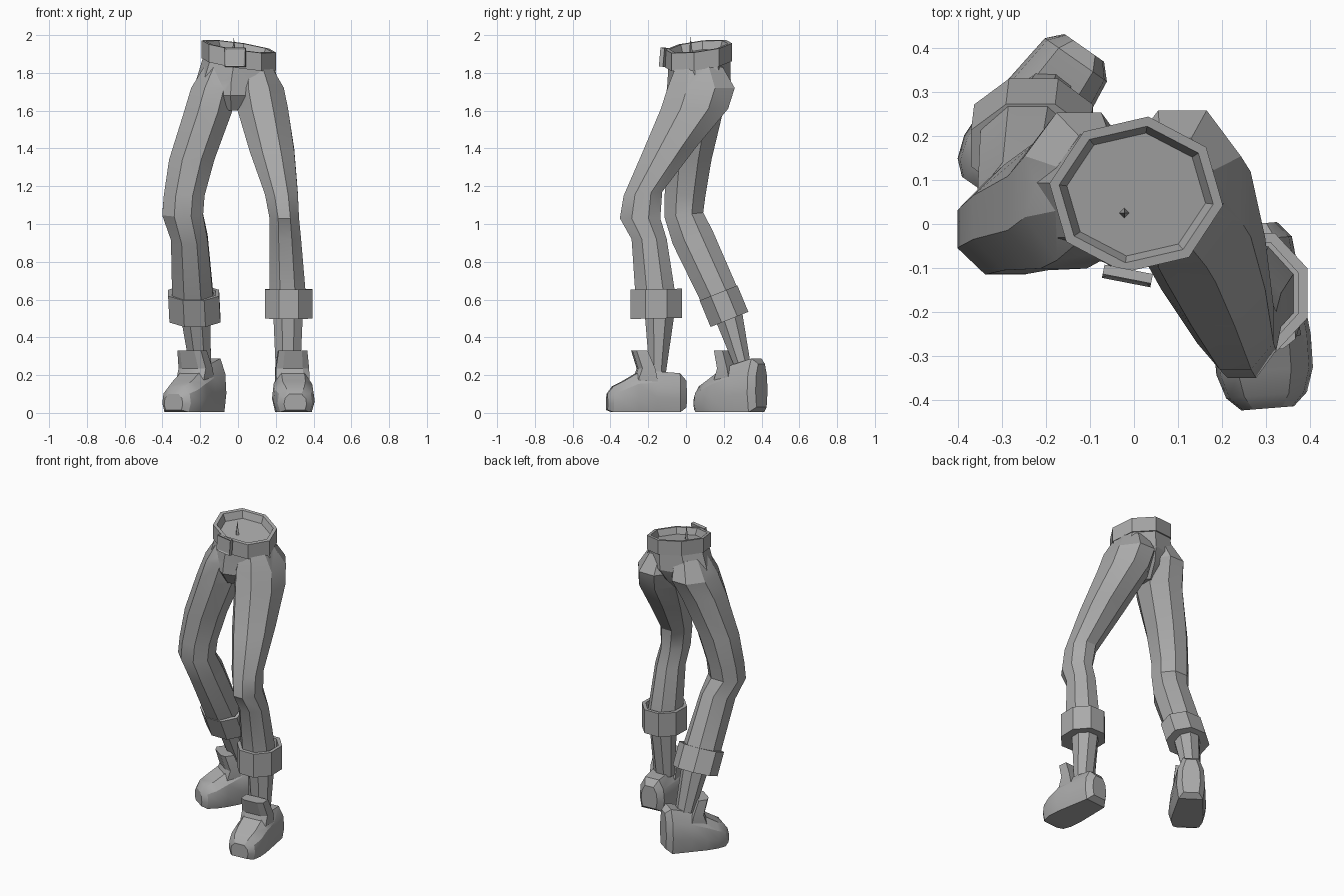
import bpy
import bmesh
from math import cos, sin, pi, radians
from mathutils import Matrix, Vector

if "Cube" in bpy.data.objects:
    bpy.data.objects.remove(bpy.data.objects["Cube"], do_unlink=True)

grey = bpy.data.materials.new("plain grey")
grey.use_nodes = True
grey.diffuse_color = (0.4, 0.4, 0.4, 1)
grey.node_tree.nodes["Principled BSDF"].inputs["Base Color"].default_value = (0.4, 0.4, 0.4, 1)


def shade(obj):
    """Select one object and shade it, keeping its creases."""
    bpy.ops.object.select_all(action="DESELECT")
    obj.select_set(True)
    bpy.context.view_layer.objects.active = obj
    bpy.ops.object.shade_smooth_by_angle(angle=radians(28))


def finish(name, bm):
    """Turn a bmesh into a named, shaded object."""
    bmesh.ops.recalc_face_normals(bm, faces=bm.faces)
    mesh = bpy.data.meshes.new(name)
    bm.to_mesh(mesh)
    bm.free()
    mesh.materials.append(grey)
    obj = bpy.data.objects.new(name, mesh)
    bpy.context.collection.objects.link(obj)
    shade(obj)
    return obj


def merge(base, *others):
    """Unite overlapping parts into one clean surface."""
    for other in others:
        shade(base)
        union = base.modifiers.new("union", "BOOLEAN")
        union.operation = "UNION"
        union.solver = "EXACT"
        union.object = other
        bpy.ops.object.modifier_apply(modifier=union.name)
        bpy.data.objects.remove(other, do_unlink=True)
    shade(base)


def skin(name, rings):
    """Join point rings into a closed skin."""
    bm = bmesh.new()
    loops = [[bm.verts.new(p) for p in ring] for ring in rings]
    for a, b in zip(loops, loops[1:]):
        for i in range(len(a)):
            j = (i + 1) % len(a)
            bm.faces.new((a[i], a[j], b[j], b[i]))
    bm.faces.new(loops[0])
    bm.faces.new(loops[-1])
    return finish(name, bm)


def ring(x, y, z, rx, ry, slope_y=0, slope_x=0, phase=22.5, sides=8):
    """Tilted polygon whose extents match rx and ry."""
    angles = [radians(phase) + 2 * pi * i / sides for i in range(sides)]
    sx = rx / max(abs(cos(a)) for a in angles)
    sy = ry / max(abs(sin(a)) for a in angles)
    return [(x + sx * cos(a), y + sy * sin(a),
             z + slope_y * sy * sin(a) + slope_x * sx * cos(a)) for a in angles]


# Trousers: x, y, z, half width, half depth, slope
left_leg = [
    (0.095, 0.07, 1.83, 0.085, 0.125),
    (0.11, 0.08, 1.72, 0.133, 0.178),
    (0.13, 0.045, 1.61, 0.135, 0.178),
    (0.18, -0.09, 1.39, 0.118, 0.142, 0.1),
    (0.23, -0.228, 1.16, 0.087, 0.102, 0.1),
    (0.245, -0.243, 1.03, 0.078, 0.107),
    (0.25, -0.195, 0.92, 0.084, 0.093),
    (0.265, -0.157, 0.58, 0.098, 0.108),
]
right_leg = [
    (-0.09, 0.08, 1.84, 0.085, 0.12),
    (-0.125, 0.085, 1.72, 0.123, 0.168),
    (-0.16, 0.047, 1.59, 0.127, 0.148),
    (-0.245, 0.015, 1.34, 0.12, 0.12),
    (-0.285, -0.005, 1.15, 0.108, 0.108),
    (-0.293, -0.012, 1.05, 0.108, 0.103, 0.1),
    (-0.258, 0.035, 0.93, 0.097, 0.105, 0.35),
    (-0.238, 0.192, 0.59, 0.11, 0.095, 0.4),
]
pelvis = [
    (0.005, 0.07, 1.87, 0.185, 0.165, 0.12, -0.15),
    (-0.005, 0.07, 1.76, 0.217, 0.167),
    (-0.02, 0.045, 1.68, 0.14, 0.15),
    (-0.03, 0.035, 1.60, 0.04, 0.09),
]
trousers = skin("trousers", [ring(*r, phase=-8) for r in pelvis])
merge(trousers,
      skin("left_trouser_leg", [ring(*r) for r in left_leg]),
      skin("right_trouser_leg", [ring(*r) for r in right_leg]))


def band(name, low, high, rx, ry, wall, slopes, phase, depth, floor=1.0):
    """Thick collar with a recessed top; floor scales the bottom of the recess."""
    inner = (rx - wall, ry - wall)
    sunk = Vector(high).lerp(Vector(low), depth)
    steps = [(low, inner), (low, (rx, ry)), (high, (rx, ry)), (high, inner),
             (sunk, (inner[0] * floor, inner[1] * floor))]
    return skin(name, [ring(*c, *r, *slopes, phase=phase) for c, r in steps])


# Belt, buckle and the point inside the waist
band("belt", (0.005, 0.067, 1.845), (0.005, 0.067, 1.94), 0.197, 0.177, 0.022,
     (0.12, -0.15), -8, 0.45, 0.9)

bm = bmesh.new()
place = (Matrix.Translation((-0.015, -0.118, 1.883))
         @ Matrix.Rotation(radians(-11), 4, "Z") @ Matrix.Rotation(radians(-5), 4, "X")
         @ Matrix.Diagonal((0.112, 0.022, 0.1, 1)))
bmesh.ops.create_cube(bm, size=1)
front = min(bm.faces, key=lambda f: f.calc_center_median().y)
bmesh.ops.transform(bm, matrix=place, verts=bm.verts)
bmesh.ops.inset_region(bm, faces=[front], thickness=0.012, depth=-0.005)
finish("belt_buckle", bm)

bm = bmesh.new()
bmesh.ops.create_cone(bm, cap_ends=True, segments=4, radius1=0.012, radius2=0, depth=0.1,
                      matrix=Matrix.Translation((-0.022, 0.025, 1.94)))
finish("waist_point", bm)

# Turned-up cuffs
band("left_cuff", (0.268, -0.157, 0.50), (0.268, -0.157, 0.655), 0.126, 0.136, 0.022,
     (0.02, 0), 22.5, 0.4)
band("right_cuff", (-0.228, 0.23, 0.495), (-0.235, 0.172, 0.635), 0.135, 0.1, 0.02,
     (0.4, 0), 22.5, 0.4)

# Ankles
skin("left_ankle", [ring(*r) for r in [
    (0.265, -0.14, 0.52, 0.078, 0.078),
    (0.265, -0.15, 0.2, 0.064, 0.042)]])
skin("right_ankle", [ring(*r) for r in [
    (-0.225, 0.225, 0.52, 0.078, 0.07, 0.4),
    (-0.2, 0.3, 0.25, 0.057, 0.042, 0.2)]])

# Shoes: distance from heel, half width, height, sole lift
stations = [
    (0, 0.055, 0.17, 0.03), (0.035, 0.086, 0.21, 0.004), (0.16, 0.1, 0.22, 0.004),
    (0.26, 0.111, 0.212, 0.004), (0.335, 0.11, 0.168, 0.004),
    (0.39, 0.092, 0.14, 0.004), (0.42, 0.06, 0.1, 0.015),
]
half_section = [(0.85, 0), (1, 0.35), (0.92, 0.72), (0.55, 1)]
section = half_section + [(-x, z) for x, z in reversed(half_section)]


def shoe(side, heel, turn, length, lift):
    """Shoe body and upright tongue; lift raises the heel collar."""
    place = Matrix.Translation(heel) @ Matrix.Rotation(turn, 4, "Z")

    def put(x, t, z):
        return place @ Vector((x, -t * length, z))

    body = []
    for t, w, top, base in stations:
        top += lift * max(0, 1 - t / 0.26)
        body.append([put(w * x, t, base + (top - base) * z) for x, z in section])
    tongue = []
    for z, back, fore, w in [(0.16, 0.155, 0.285, 0.088), (0.235, 0.17, 0.258, 0.088),
                             (0.33, 0.21, 0.288, 0.076)]:
        tongue.append([put(x * w, t, z) for x, t in
                       [(-1, back), (1, back), (1, fore - 0.02), (0.6, fore),
                        (-0.6, fore), (-1, fore - 0.02)]])
    merge(skin(side + "_shoe", body), skin(side + "_shoe_tongue", tongue))


shoe("left", (0.27, 0, 0), 0.08, 1.0, 0)
shoe("right", (-0.113, 0.4, 0), -0.61, 0.95, 0.09)
